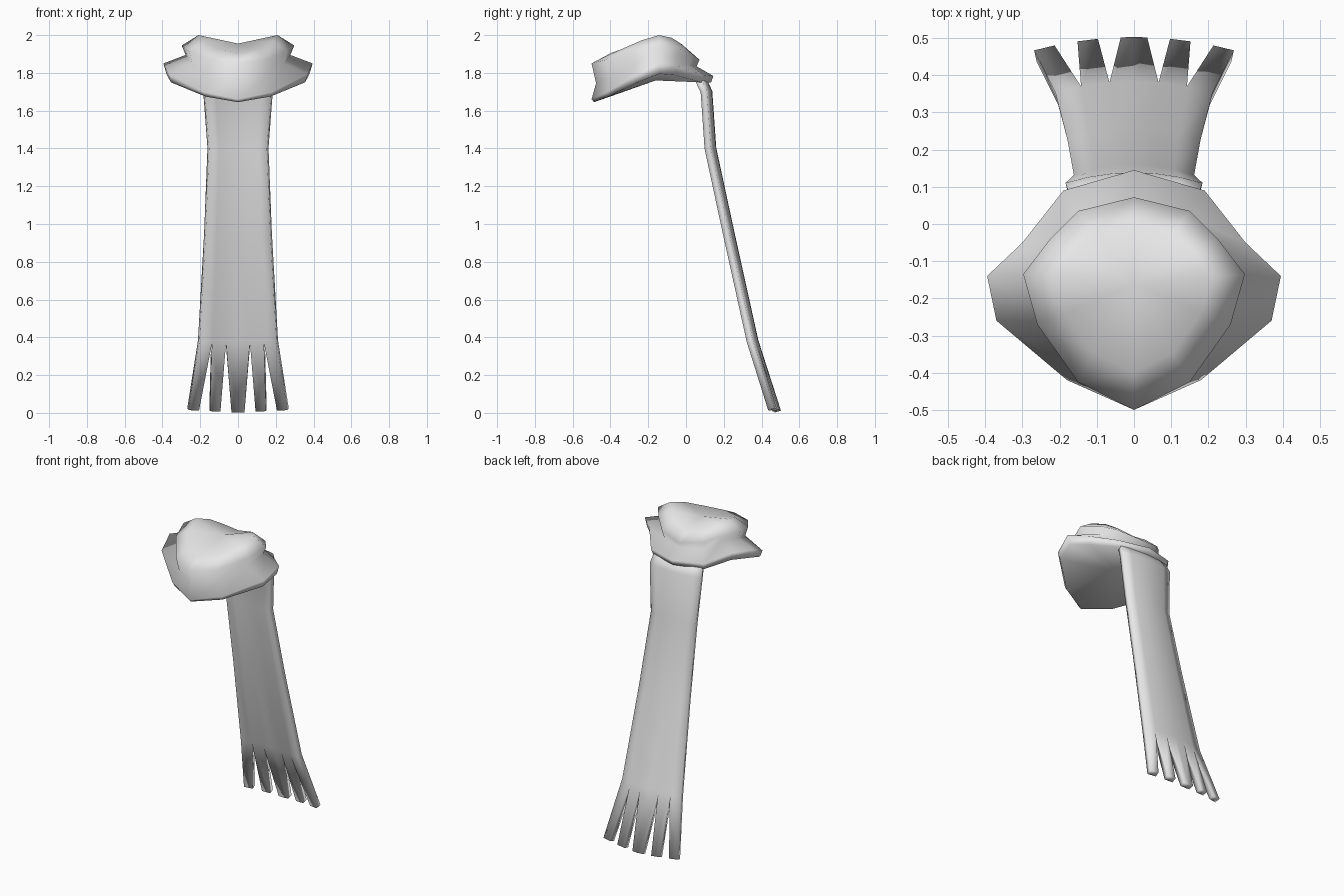
import bpy, bmesh

cube = bpy.data.objects.get("Cube")
if cube:
    bpy.data.objects.remove(cube, do_unlink=True)

grey = bpy.data.materials.new("soft grey")
grey.use_nodes = True
colour = (0.8, 0.8, 0.8, 1)
grey.diffuse_color = colour
grey.node_tree.nodes["Principled BSDF"].inputs["Base Color"].default_value = colour


def make_object(name, bm):
    bmesh.ops.recalc_face_normals(bm, faces=bm.faces)
    for face in bm.faces:
        face.smooth = True
    mesh = bpy.data.meshes.new(name)
    bm.to_mesh(mesh)
    bm.free()
    mesh.materials.append(grey)
    obj = bpy.data.objects.new(name, mesh)
    bpy.context.collection.objects.link(obj)
    return obj


# Hat: half outlines run from the front centre to the back centre
brim = [(0, -.5), (.18, -.42), (.37, -.26), (.395, -.14), (.3, -.05), (.19, .09), (0, .145)]
crown = [(0, -.5), (.15, -.425), (.26, -.27), (.298, -.135), (.225, -.04), (.15, .035), (0, .072)]
saddle = [0, .2, .7, 1, .85, .5, .2]
back_rise = [0, 0, 0, 0, .1, .2, .5]
centre_y = -.16


def hat_ring(bm, outline, scale, front_z, lift, back):
    points = []
    for (x, y), s, b in zip(outline, saddle, back_rise):
        z = front_z + lift * (s + back * b)
        points.append((x * scale, centre_y + (y - centre_y) * scale, z))
    mirrored = [(-x, y, z) for x, y, z in points[-2:0:-1]]
    return [bm.verts.new(p) for p in points + mirrored]


def fan(bm, ring, z):
    hub = bm.verts.new((0, centre_y, z))
    for a, b in zip(ring, ring[1:] + ring[:1]):
        bm.faces.new((a, b, hub))


bm = bmesh.new()
rings = [
    hat_ring(bm, brim, .96, 1.645, .15, 1),
    hat_ring(bm, brim, 1, 1.66, .19, .9),
    hat_ring(bm, crown, .93, 1.745, .15, .8),
    hat_ring(bm, crown, 1, 1.85, .095, 0),
    hat_ring(bm, crown, .7, 1.905, .095, 0),
]
for low, high in zip(rings, rings[1:]):
    for i in range(len(low)):
        j = (i + 1) % len(low)
        bm.faces.new((low[i], low[j], high[j], high[i]))
fan(bm, rings[0], 1.76)
fan(bm, rings[-1], 1.955)
make_object("hat", bm)

# Tail: a bowed strip given as height, depth and half width
stations = [(1.78, .085, .165), (1.7, .122, .18), (1.4, .143, .157), (.95, .24, .175), (.38, .366, .208)]
columns = [-1, -.67, -.31, 0, .31, .67, 1]
bow = .028

bm = bmesh.new()
rows = [[bm.verts.new((u * w, y - bow * u * u, z)) for u in columns] for z, y, w in stations]
for upper, lower in zip(rows, rows[1:]):
    for i in range(len(columns) - 1):
        bm.faces.new((upper[i], upper[i + 1], lower[i + 1], lower[i]))

# Five tapering fringe strips share their root points at the slots
root = rows[-1]


def strip(roots, tips):
    ends = [bm.verts.new((x, .486 - .5 * x * x, .007 + .05 * abs(x))) for x in tips]
    for i in range(len(tips) - 1):
        bm.faces.new((roots[i], roots[i + 1], ends[i + 1], ends[i]))


strip(root[2:5], (-.035, 0, .035))
strip(root[0:2], (-.265, -.21))
strip(root[1:3], (-.15, -.095))
strip(root[4:6], (.095, .15))
strip(root[5:7], (.21, .265))

tail = make_object("tail", bm)
thick = tail.modifiers.new("thickness", "SOLIDIFY")
thick.thickness = .035
thick.offset = 0
